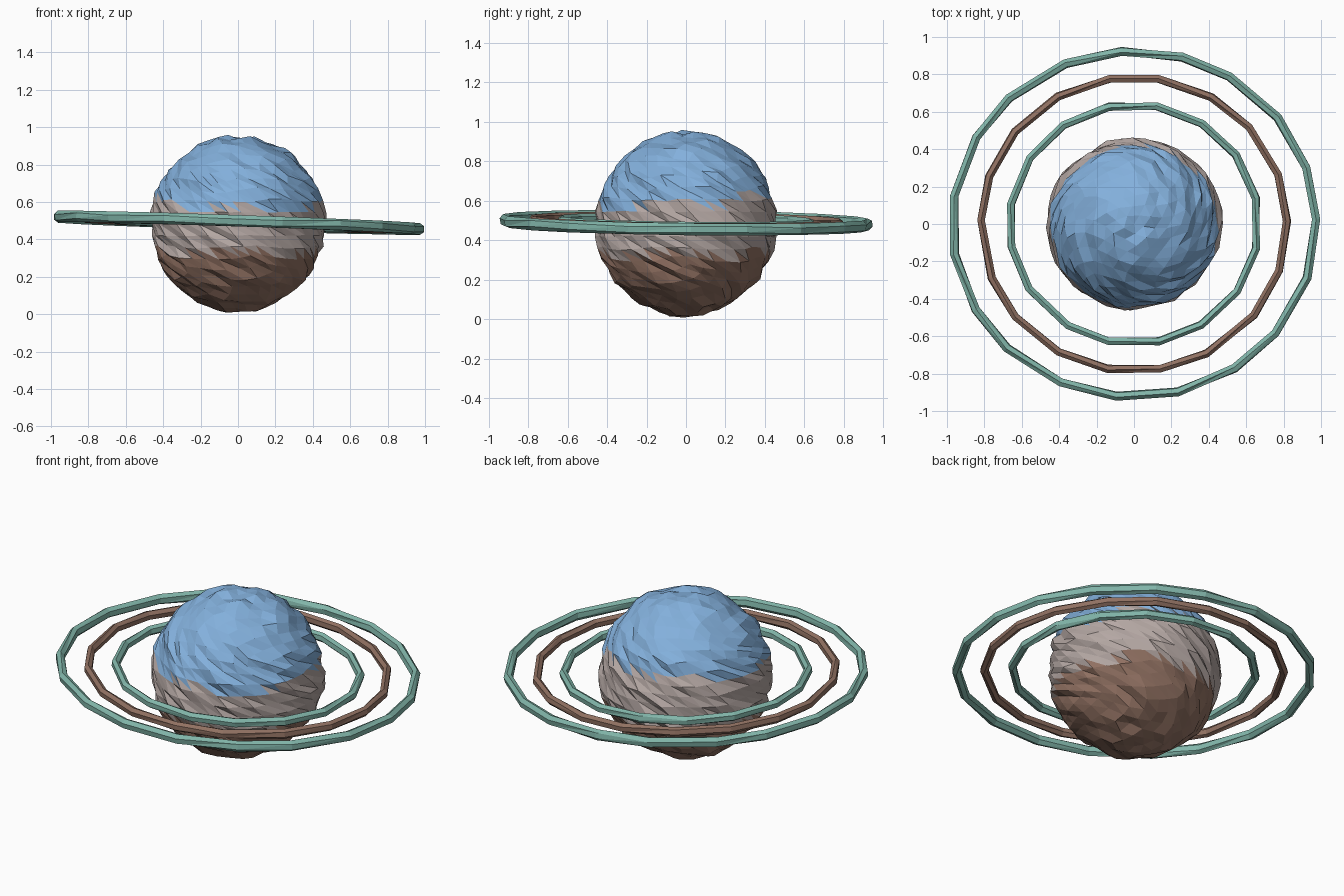
import bpy, bmesh, math, random
from mathutils import Vector

if "Cube" in bpy.data.objects:
    bpy.data.objects.remove(bpy.data.objects["Cube"])

random.seed(7)


def lin(c):
    return ((c / 255 + 0.055) / 1.055) ** 2.4


def material(name, rgb):
    m = bpy.data.materials.new(name)
    m.diffuse_color = (*[lin(c) for c in rgb], 1)
    m.use_nodes = True
    m.node_tree.nodes["Principled BSDF"].inputs["Base Color"].default_value = m.diffuse_color
    return m


blue = material("sky blue", (131, 176, 220))
grey = material("warm grey", (181, 168, 164))
brown = material("brown", (145, 113, 98))
teal = material("teal", (130, 182, 170))


def finish(name, bm, mats):
    bmesh.ops.recalc_face_normals(bm, faces=bm.faces)
    me = bpy.data.meshes.new(name)
    bm.to_mesh(me)
    bm.free()
    for m in mats:
        me.materials.append(m)
    ob = bpy.data.objects.new(name, me)
    bpy.context.collection.objects.link(ob)
    return ob


# Planet: faceted ball, twisted into diagonal streaks, with rough radius
bm = bmesh.new()
bmesh.ops.create_icosphere(bm, subdivisions=4, radius=1)
for v in bm.verts:
    d = v.co.normalized()
    a = -1.5 * d.z
    x = d.x * math.cos(a) - d.y * math.sin(a)
    y = d.x * math.sin(a) + d.y * math.cos(a)
    r = random.uniform(0.452, 0.480)
    v.co = Vector((x * r, y * r * 0.98, 0.483 + d.z * r))

# Three tilted colour bands with ragged borders
for f in bm.faces:
    c = f.calc_center_median()
    wave = 0.018 * math.sin(5 * math.atan2(c.y, c.x)) + random.uniform(-0.012, 0.012)
    if c.z + wave > 0.605 - 0.03 * c.x + 0.09 * c.y:
        f.material_index = 0
    elif c.z + wave > 0.325:
        f.material_index = 1
    else:
        f.material_index = 2
finish("planet", bm, [blue, grey, brown])


# Rings: slightly oval faceted tubes, gently tilted
def ring(name, rx, ry, width, height, sides, mat, phase):
    bm = bmesh.new()
    n = 6
    loops = []
    for i in range(sides):
        a = phase + 2 * math.pi * i / sides + random.uniform(-0.03, 0.03)
        roll = random.uniform(-0.3, 0.3)
        loop = []
        for j in range(n):
            b = roll + 2 * math.pi * (j + 0.5) / n
            o = width / 2 * math.cos(b) * 1.1
            x, y = (rx + o) * math.cos(a), (ry + o) * math.sin(a)
            z = 0.489 - 0.034 * x - 0.012 * y + height / 2 * math.sin(b) * 1.1
            loop.append(bm.verts.new((x, y, z)))
        loops.append(loop)
    for i in range(sides):
        p, q = loops[i], loops[(i + 1) % sides]
        for j in range(n):
            k = (j + 1) % n
            bm.faces.new((p[j], q[j], q[k]))
            bm.faces.new((p[j], q[k], p[k]))
    finish(name, bm, [mat])


ring("outer_ring", 0.974, 0.925, 0.046, 0.056, 19, teal, 0.0)
ring("middle_ring", 0.818, 0.786, 0.042, 0.050, 18, brown, 0.0)
ring("inner_ring", 0.667, 0.640, 0.042, 0.050, 16, teal, 0.2)
